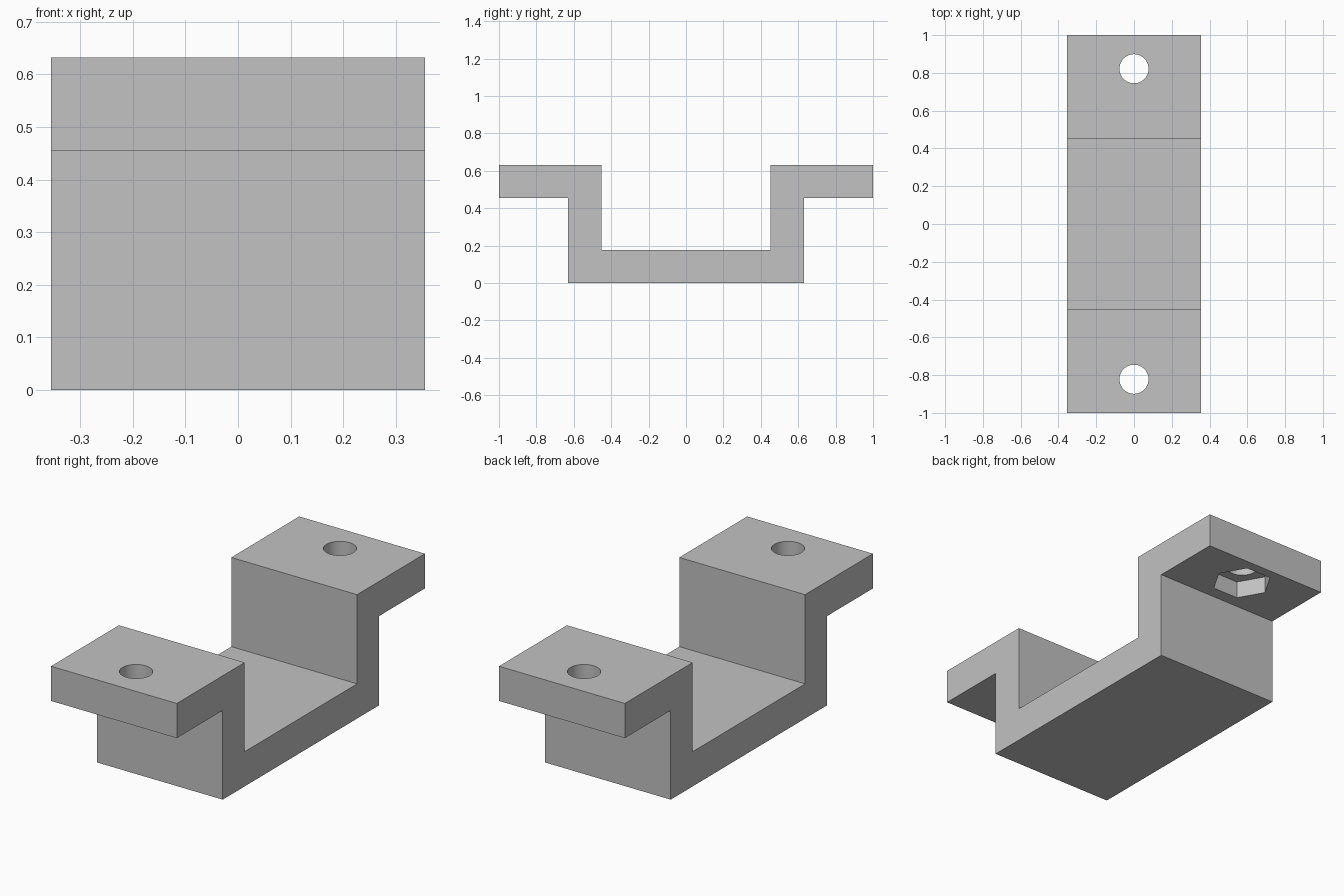
import bpy
import bmesh
import math

default_cube = bpy.data.objects.get("Cube")
if default_cube:
    bpy.data.objects.remove(default_cube, do_unlink=True)

HALF_WIDTH = 0.355
THICK = 0.177
HEIGHT = 0.632
OUTER = 0.63             # outer face of the upright walls
INNER = OUTER - THICK    # inner face of the upright walls
UNDER = HEIGHT - THICK   # underside of the flanges
HOLE_Y = 0.822

grey = bpy.data.materials.new("plain grey")
grey.use_nodes = True
colour = (0.54, 0.54, 0.54, 1)
grey.diffuse_color = colour
grey.node_tree.nodes["Principled BSDF"].inputs["Base Color"].default_value = colour


def extruded_profile(name, half):
    """Mirror half a (y, z) profile and extrude it across x."""
    outline = half + [(-y, z) for y, z in reversed(half)]
    bm = bmesh.new()
    face = bm.faces.new([bm.verts.new((-HALF_WIDTH, y, z)) for y, z in outline])
    swept = bmesh.ops.extrude_face_region(bm, geom=[face])["geom"]
    moved = [v for v in swept if isinstance(v, bmesh.types.BMVert)]
    bmesh.ops.translate(bm, verts=moved, vec=(2 * HALF_WIDTH, 0, 0))
    bmesh.ops.recalc_face_normals(bm, faces=bm.faces[:])
    mesh = bpy.data.meshes.new(name)
    bm.to_mesh(mesh)
    bm.free()
    mesh.materials.append(grey)
    obj = bpy.data.objects.new(name, mesh)
    bpy.context.collection.objects.link(obj)
    return obj


def cut_prism(target, name, sides, radius, y, z_low, z_high):
    """Cut an upright prism out of the target."""
    bpy.ops.mesh.primitive_cylinder_add(
        vertices=sides, radius=radius, depth=z_high - z_low,
        location=(0, y, (z_low + z_high) / 2),
        rotation=(0, 0, math.radians(90)))  # hexagon corners point along x
    cutter = bpy.context.object
    cutter.name = name
    cutter.hide_render = True
    cutter.data.materials.append(grey)
    mod = target.modifiers.new(name, "BOOLEAN")
    mod.operation = "DIFFERENCE"
    mod.solver = "EXACT"
    mod.object = cutter
    bpy.ops.object.select_all(action="DESELECT")
    target.select_set(True)
    bpy.context.view_layer.objects.active = target
    bpy.ops.object.modifier_apply(modifier=mod.name)
    bpy.data.objects.remove(cutter, do_unlink=True)


# Channel bracket with two flanges
bracket = extruded_profile("mounting_bracket", [
    (OUTER, 0), (OUTER, UNDER), (1, UNDER), (1, HEIGHT),
    (INNER, HEIGHT), (INNER, THICK)])

# Bolt holes with hexagonal nut pockets beneath
for side in (-1, 1):
    cut_prism(bracket, "bolt_hole", 48, 0.077, side * HOLE_Y, UNDER - 0.1, HEIGHT + 0.1)
    cut_prism(bracket, "nut_pocket", 6, 0.146, side * HOLE_Y, UNDER - 0.1, UNDER + THICK / 2)

bpy.ops.object.shade_smooth_by_angle(angle=math.radians(30))
